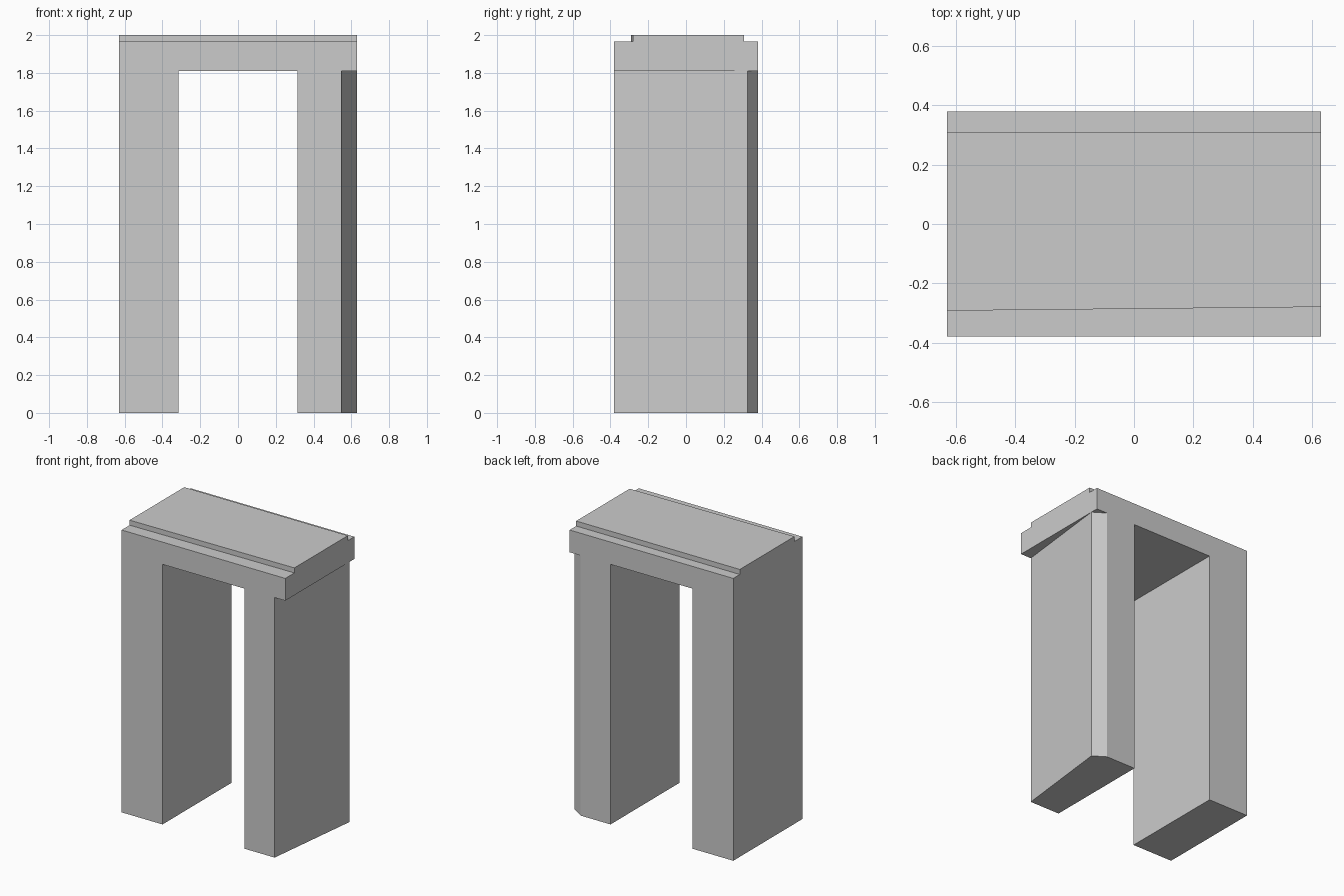
import bpy
import bmesh
from mathutils import Vector

if "Cube" in bpy.data.objects:
    bpy.data.objects.remove(bpy.data.objects["Cube"])

HX, HY, TOP = 0.63, 0.38, 2.0
OPEN_X, LINTEL_Z, STEP_Z = 0.315, 1.81, 1.965


def prism(name, points, offset, helper=False):
    """Extrude a closed planar outline along an offset vector."""
    bm = bmesh.new()
    face = bm.faces.new([bm.verts.new(p) for p in points])
    ext = bmesh.ops.extrude_face_region(bm, geom=[face], use_keep_orig=True)
    verts = [g for g in ext["geom"] if isinstance(g, bmesh.types.BMVert)]
    bmesh.ops.translate(bm, verts=verts, vec=Vector(offset))
    bmesh.ops.recalc_face_normals(bm, faces=bm.faces)
    mesh = bpy.data.meshes.new(name)
    bm.to_mesh(mesh)
    bm.free()
    obj = bpy.data.objects.new(name, mesh)
    bpy.context.collection.objects.link(obj)
    obj.hide_render = helper
    return obj


def upright_cutter(name, outline, z0, z1):
    return prism(name, [(x, y, z0) for x, y in outline], (0, 0, z1 - z0), True)


# Doorway: two posts and a lintel as one upside-down U
profile = [(-HX, 0), (-OPEN_X, 0), (-OPEN_X, LINTEL_Z), (OPEN_X, LINTEL_Z),
           (OPEN_X, 0), (HX, 0), (HX, TOP), (-HX, TOP)]
doorway = prism("doorway", [(x, -HY, z) for x, z in profile], (0, 2 * HY, 0))


# Right post corner: the long taper and the short rear chamfer meet here
def along(a, b, t):
    return tuple(Vector(a).lerp(Vector(b), t))


corner, front, back = (HX, 0.325), (0.548, -HY), (0.545, HY)
side_cut = [along(corner, front, 1.2), corner, along(corner, back, 2.0),
            (0.9, 0.6), (0.9, -0.6)]

# Ledges along the front and back of the lintel (front one slightly skewed)
front_ledge = [(-1, -0.296), (1, -0.276), (1, -0.6), (-1, -0.6)]
back_ledge = [(-1, 0.308), (1, 0.308), (1, 0.6), (-1, 0.6)]

cutters = [
    upright_cutter("post_taper_cutter", side_cut, -0.2, LINTEL_Z),
    upright_cutter("front_ledge_cutter", front_ledge, STEP_Z, TOP + 0.2),
    upright_cutter("back_ledge_cutter", back_ledge, STEP_Z, TOP + 0.2),
]

# Carve the doorway, then discard the cutters
bpy.context.view_layer.objects.active = doorway
for cutter in cutters:
    mod = doorway.modifiers.new(cutter.name, "BOOLEAN")
    mod.operation = "DIFFERENCE"
    mod.solver = "EXACT"
    mod.object = cutter
    bpy.ops.object.modifier_apply(modifier=mod.name)
for cutter in cutters:
    bpy.data.objects.remove(cutter)
